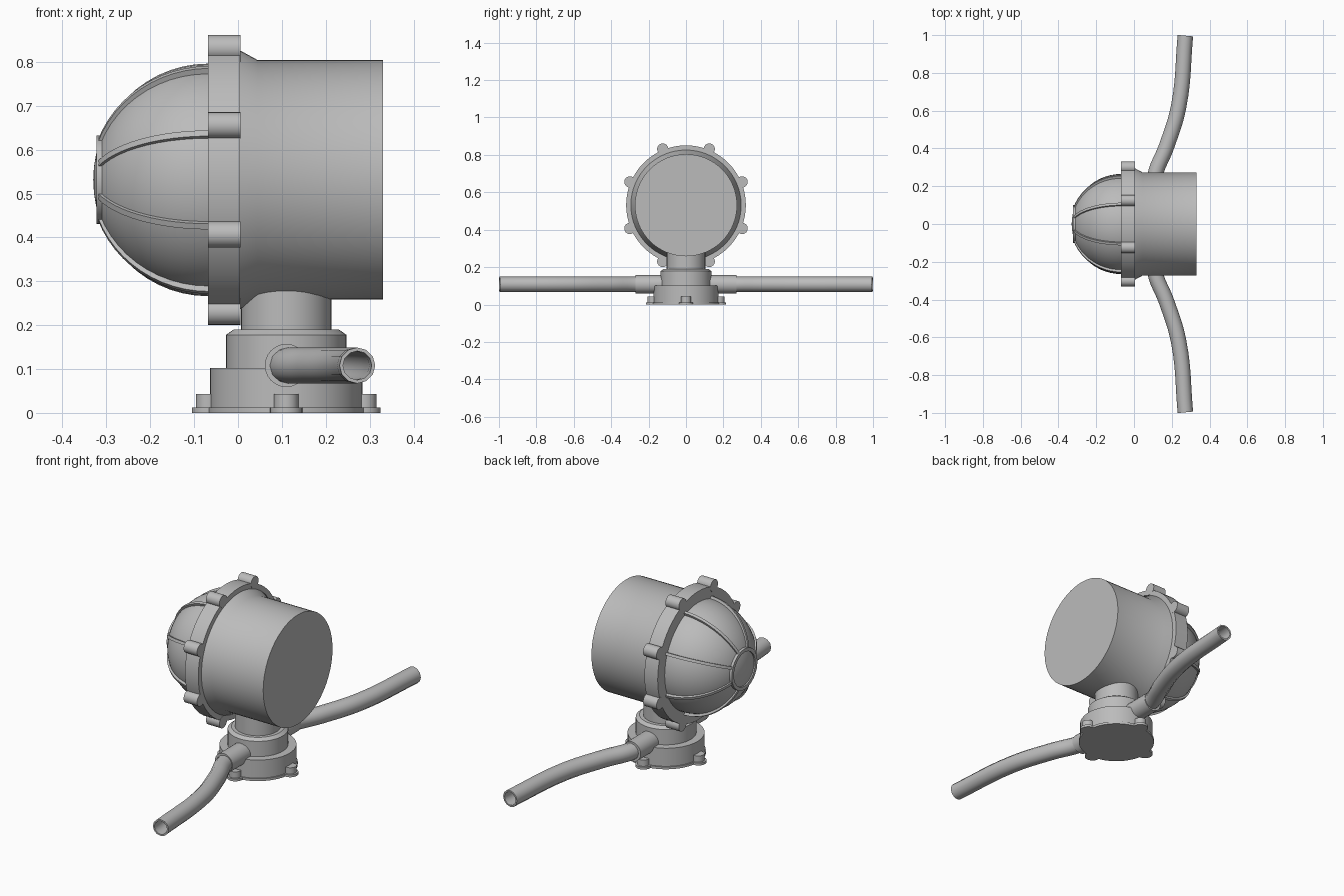
import bpy, bmesh
from math import sin, cos, pi, radians
from mathutils import Matrix, Vector

cube = bpy.data.objects.get("Cube")
if cube:
    bpy.data.objects.remove(cube, do_unlink=True)

grey = bpy.data.materials.new("plain grey")
grey.use_nodes = True
COLOR = (0.5, 0.5, 0.5, 1)
grey.diffuse_color = COLOR
grey.node_tree.nodes["Principled BSDF"].inputs["Base Color"].default_value = COLOR

AXIS_Z = 0.531                                  # height of the lamp axis
LAMP = Matrix.Translation((0, 0, AXIS_Z)) @ Matrix.Rotation(pi / 2, 4, 'Y')
BASE = Matrix.Translation((0.11, 0, 0))
SIDEWAYS = {s: Matrix.Translation((0.11, 0, 0.108)) @ Matrix.Rotation(-s * pi / 2, 4, 'X')
            for s in (-1, 1)}


def finish(name, mesh):
    obj = bpy.data.objects.new(name, mesh)
    bpy.context.collection.objects.link(obj)
    mesh.materials.clear()
    mesh.materials.append(grey)
    bpy.ops.object.select_all(action='DESELECT')
    obj.select_set(True)
    bpy.context.view_layer.objects.active = obj
    bpy.ops.object.shade_smooth_by_angle(angle=radians(35))
    return obj


def from_bmesh(name, bm, matrix):
    bmesh.ops.remove_doubles(bm, verts=bm.verts, dist=1e-5)
    bmesh.ops.recalc_face_normals(bm, faces=bm.faces)
    bm.transform(matrix)
    mesh = bpy.data.meshes.new(name)
    bm.to_mesh(mesh)
    bm.free()
    return finish(name, mesh)


def lathe(name, profile, matrix, sides=48, closed=False):
    """Revolve (radius, height) points about local z."""
    bm = bmesh.new()
    rings = [[bm.verts.new((r * cos(2 * pi * i / sides), r * sin(2 * pi * i / sides), h))
              for i in range(sides)] for r, h in profile]
    pairs = list(zip(rings, rings[1:]))
    if closed:
        pairs.append((rings[-1], rings[0]))
    for a, b in pairs:
        for i in range(sides):
            j = (i + 1) % sides
            bm.faces.new((a[i], a[j], b[j], b[i]))
    if not closed:
        bm.faces.new(rings[0])
        if profile[-1][0] > 0.001:
            bm.faces.new(rings[-1])
    return from_bmesh(name, bm, matrix)


def cylinder(name, r, h0, h1, matrix, sides=24):
    return lathe(name, [(r, h0), (r, h1)], matrix, sides)


# Lamp housing and clamp ring
lathe("housing", [(0.295, 0), (0.295, 0.005), (0.273, 0.045), (0.273, 0.33)], LAMP, 64)
cylinder("clamp_ring", 0.32, -0.068, 0.005, LAMP, 64)

# Glass dome
dome = [(0.265 * cos(t), -0.068 - 0.262 * sin(t)) for t in [pi / 2 * k / 14 for k in range(15)]]
lathe("dome", [(0.265, -0.05)] + dome[:-1] + [(0, -0.33)], LAMP)
lathe("guard_hoop", [(0.084, -0.305), (0.101, -0.305), (0.101, -0.323), (0.084, -0.323)],
      LAMP, 32, closed=True)


def guard_rib(name, angle):
    """Curved bar with a rectangular section, following the dome."""
    bm = bmesh.new()
    sections = []
    for k in range(13):
        t = radians(70) * k / 12
        sections.append([bm.verts.new((r * cos(t), w, -0.066 - d * sin(t)))
                         for r, d, w in ((0.25, 0.245, -0.007), (0.278, 0.27, -0.007),
                                         (0.278, 0.27, 0.007), (0.25, 0.245, 0.007))])
    for a, b in zip(sections, sections[1:]):
        for i in range(4):
            j = (i + 1) % 4
            bm.faces.new((a[i], a[j], b[j], b[i]))
    bm.faces.new(sections[0])
    bm.faces.new(sections[-1])
    from_bmesh(name, bm, LAMP @ Matrix.Rotation(angle, 4, 'Z'))


# Eight guard ribs, each in line with a bolt lug on the ring
for n in range(8):
    a = radians(22.5 + 45 * n)
    guard_rib(f"guard_rib_{n + 1}", a)
    spot = Matrix.Translation((0.325 * cos(a), 0.325 * sin(a), 0))
    cylinder(f"ring_lug_{n + 1}", 0.03, -0.0685, 0.0055, LAMP @ spot)

# Stepped base and neck
lathe("base", [(0.18, 0), (0.18, 0.012), (0.174, 0.012), (0.174, 0.102), (0.137, 0.102),
               (0.137, 0.178), (0.12, 0.19), (0.103, 0.19), (0.103, 0.32)], BASE)

# Four mounting feet
for n in range(4):
    spot = BASE @ Matrix.Rotation(n * pi / 2, 4, 'Z') @ Matrix.Translation((0.178, 0, 0))
    cylinder(f"foot_pad_{n + 1}", 0.037, 0, 0.012, spot)
    cylinder(f"foot_post_{n + 1}", 0.028, 0, 0.043, spot)


def pipe(name, side):
    """Hollow bent conduit."""
    curve = bpy.data.curves.new(name, 'CURVE')
    curve.dimensions = '3D'
    curve.bevel_depth = 0.041
    curve.bevel_resolution = 4
    curve.resolution_u = 6
    path = [(0.11, 0.12), (0.11, 0.25), (0.172, 0.41), (0.236, 0.62), (0.272, 0.997)]
    spline = curve.splines.new('BEZIER')
    spline.bezier_points.add(len(path) - 1)
    for p, (x, y) in zip(spline.bezier_points, path):
        p.co = Vector((x, side * y, 0.108))
        p.handle_left_type = p.handle_right_type = 'AUTO'
    temp = bpy.data.objects.new(name + "_path", curve)
    bpy.context.collection.objects.link(temp)
    wall = temp.modifiers.new("wall", 'SOLIDIFY')
    wall.thickness = 0.008
    wall.offset = -1
    bpy.context.view_layer.update()
    graph = bpy.context.evaluated_depsgraph_get()
    mesh = bpy.data.meshes.new_from_object(temp.evaluated_get(graph))
    bpy.data.objects.remove(temp, do_unlink=True)
    finish(name, mesh)


# Conduits with their sleeves
for side, label in ((-1, "front"), (1, "rear")):
    cylinder(label + "_sleeve", 0.049, 0.1, 0.27, SIDEWAYS[side])
    pipe(label + "_pipe", side)
